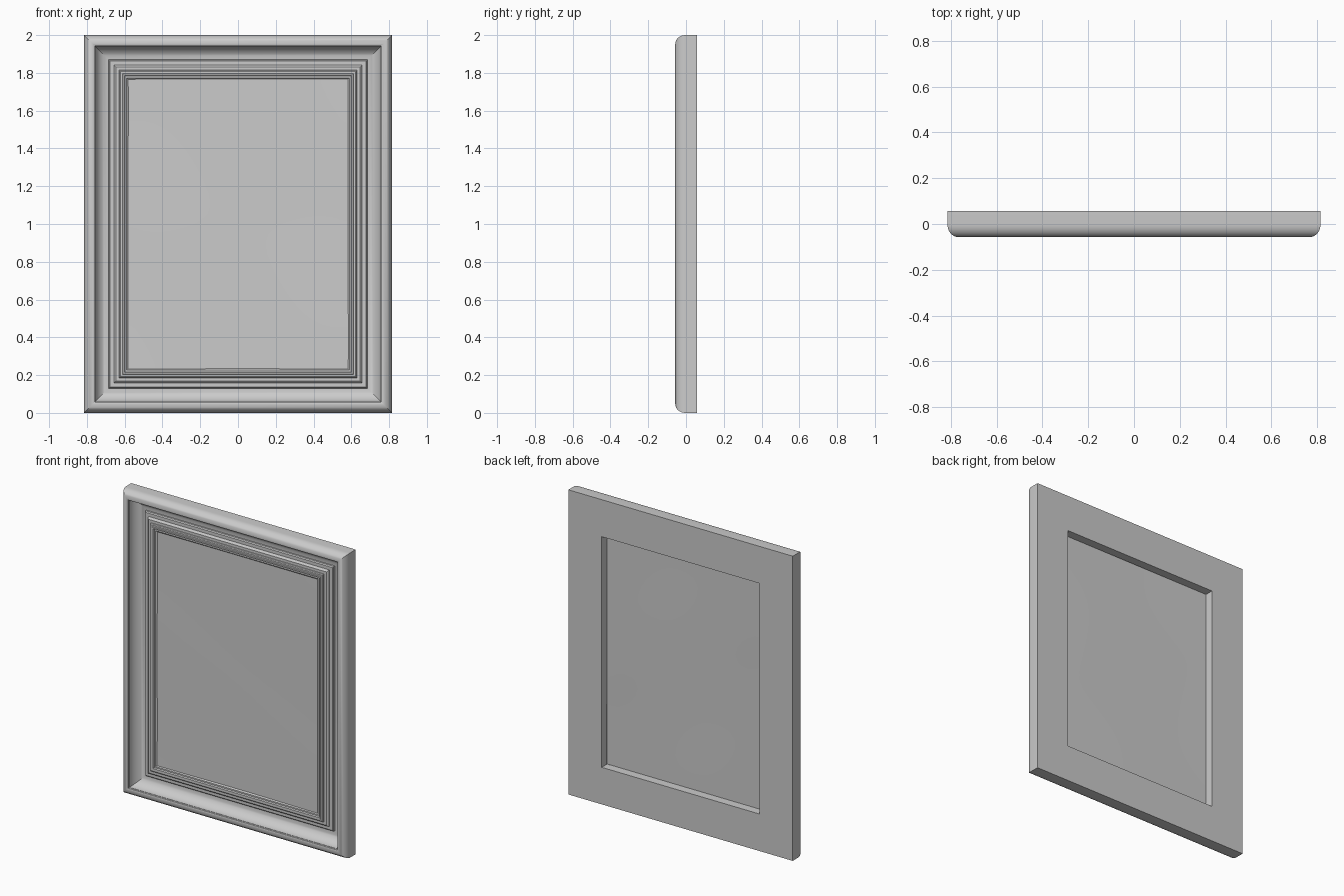
import bpy, bmesh, math

if "Cube" in bpy.data.objects:
    bpy.data.objects.remove(bpy.data.objects["Cube"])

W, H = 0.815, 1.0      # half width, half height
D = 0.057              # half depth


def make_object(name, bm, angle=30):
    bmesh.ops.recalc_face_normals(bm, faces=bm.faces)
    mesh = bpy.data.meshes.new(name)
    bm.to_mesh(mesh)
    bm.free()
    obj = bpy.data.objects.new(name, mesh)
    bpy.context.collection.objects.link(obj)
    bpy.ops.object.select_all(action='DESELECT')
    obj.select_set(True)
    bpy.context.view_layer.objects.active = obj
    bpy.ops.object.shade_smooth_by_angle(angle=math.radians(angle))
    return obj


def arc(cx, cy, rx, ry, a0, a1, n):
    pts = []
    for i in range(n + 1):
        a = math.radians(a0 + (a1 - a0) * i / n)
        pts.append((cx + rx * math.cos(a), cy + ry * math.sin(a)))
    return pts


# Moulding cross-section: (inset from the outer edge, y)
profile = [(0, D)]
profile += arc(0.047, -0.003, 0.047, 0.054, 180, 270, 8)     # rounded outer rim
profile += [(0.054, -0.054), (0.056, -0.046)]                # rim inner lip
profile += arc(0.130, -0.046, 0.072, 0.072, 180, 90, 10)[0:]  # deep cove
profile += [(0.131, 0.016), (0.137, 0.010), (0.158, 0.010),  # rising steps
            (0.161, 0.000), (0.168, -0.006), (0.186, -0.006),
            (0.188, -0.013), (0.193, -0.017), (0.203, -0.017),
            (0.205, -0.021), (0.213, -0.021),
            (0.217, -0.012), (0.226, -0.012), (0.236, -0.003),
            (0.243, 0.0), (0.243, D)]                        # rear opening

# Mitred frame swept round the rectangle
bm = bmesh.new()
rings = []
for sx, sz in ((-1, -1), (1, -1), (1, 1), (-1, 1)):
    rings.append([bm.verts.new((sx * (W - d), y, H + sz * (H - d))) for d, y in profile])
n = len(profile)
for k in range(4):
    a, b = rings[k], rings[(k + 1) % 4]
    for i in range(n):
        j = (i + 1) % n
        bm.faces.new((a[i], b[i], b[j], a[j]))
make_object("picture_frame", bm)

# Gently rippled canvas sheet
bm = bmesh.new()
bmesh.ops.create_grid(bm, x_segments=24, y_segments=30, size=1)
for v in bm.verts:
    x, z = v.co.x * (W - 0.22), v.co.y * (H - 0.22)
    ripple = 0.0015 * math.sin(4.3 * x + 2.1 * z) * math.cos(3.7 * z - 1.3 * x)
    v.co = (x, -0.006 + ripple, H + z)
make_object("canvas", bm)
